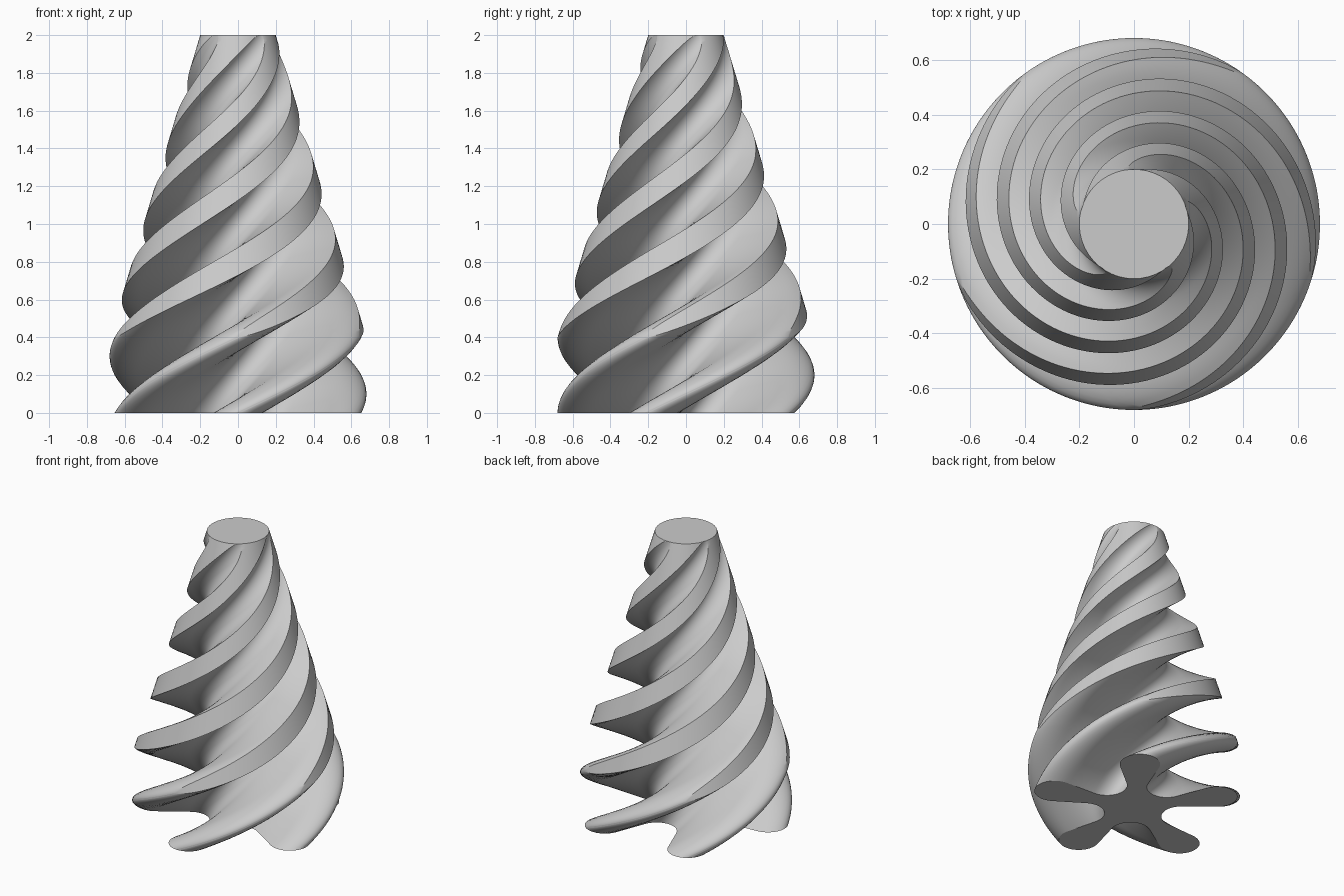
import bpy, bmesh, math
from mathutils import Matrix, Vector

if "Cube" in bpy.data.objects:
    bpy.data.objects.remove(bpy.data.objects["Cube"], do_unlink=True)

ARMS, RINGS, HEIGHT = 5, 130, 2.0
FLANK, CAP = 24, 8              # points along an arm's side and across its tip
BASE_R, TOP_R = 0.80, 0.20      # enclosing cone
BEND = 0.13                     # radius of the arm tips and of the valleys
half_step = math.pi / ARMS
tip = Vector((0.55, 0))
valley = Vector((math.cos(half_step), math.sin(half_step))) * (0.199 + BEND)

# Common tangent of the valley curve and the tip curve
gap = tip - valley
tangent = math.atan2(gap.y, gap.x) - math.acos(2 * BEND / gap.length)


def on_circle(centre, angle):
    return centre + Vector((math.cos(angle), math.sin(angle))) * BEND


def half_arm(u):
    """Side of one arm: valley curve, straight neck, round tip."""
    a, b = on_circle(valley, tangent), on_circle(tip, tangent + math.pi)
    if u < 1 / 3:
        start = half_step - math.pi
        return on_circle(valley, start + (tangent - start) * u * 3)
    if u < 2 / 3:
        return a.lerp(b, u * 3 - 1)
    return on_circle(tip, (tangent + math.pi) * (3 - u * 3))


def cut_at(radius):
    """Where the side of the arm meets the cone."""
    low, high = 0.0, 1.0
    for _ in range(30):
        mid = (low + high) / 2
        if half_arm(mid).length < radius:
            low = mid
        else:
            high = mid
    return low


def section(z):
    """Star cross-section, trimmed by the cone and twisted one turn in all."""
    radius = min(BASE_R + (TOP_R - BASE_R) * z / HEIGHT, 0.6795)
    end = cut_at(radius)
    side = [half_arm(end * i / (FLANK - 1)) for i in range(FLANK)]
    spread = math.atan2(side[-1].y, side[-1].x)
    arm = [Vector((p.x, -p.y)) for p in side]
    for i in range(1, CAP):
        a = spread * (2 * i / CAP - 1)
        arm.append(Vector((math.cos(a), math.sin(a))) * radius)
    arm += side[:0:-1]
    ring = []
    for k in range(ARMS):
        turn = Matrix.Rotation(2 * half_step * k - math.pi / 2 + 2 * math.pi * z / HEIGHT, 2)
        ring += [(turn @ p).to_3d() + Vector((0, 0, z)) for p in arm]
    return ring


# Twisted body
bm = bmesh.new()
rings = [[bm.verts.new(p) for p in section(HEIGHT * i / RINGS)] for i in range(RINGS + 1)]
count = len(rings[0])
for lower, upper in zip(rings, rings[1:]):
    for i in range(count):
        j = (i + 1) % count
        bm.faces.new((lower[i], lower[j], upper[j], upper[i]))
bm.faces.new(rings[0][::-1])
bm.faces.new(rings[-1])
mesh = bpy.data.meshes.new("twisted_body")
bm.to_mesh(mesh)
bm.free()
body = bpy.data.objects.new("twisted_body", mesh)
bpy.context.collection.objects.link(body)

# Plain grey
grey = bpy.data.materials.new("light_grey")
grey.use_nodes = True
grey.diffuse_color = (0.6, 0.6, 0.6, 1)
grey.node_tree.nodes["Principled BSDF"].inputs["Base Color"].default_value = grey.diffuse_color
mesh.materials.append(grey)

bpy.ops.object.select_all(action="DESELECT")
body.select_set(True)
bpy.context.view_layer.objects.active = body
bpy.ops.object.shade_smooth_by_angle(angle=math.radians(30))
